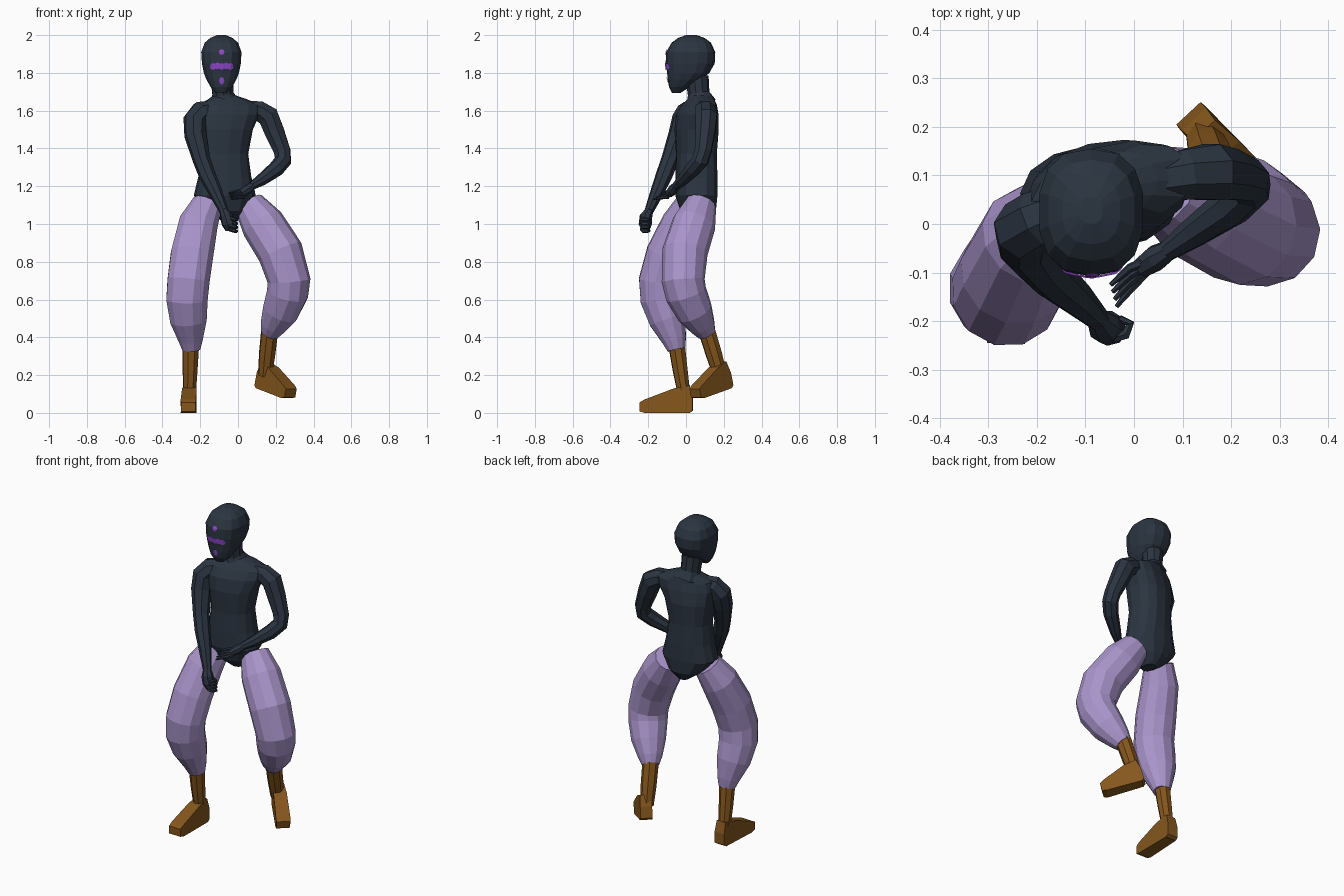
import bpy, bmesh, math
from mathutils import Vector, Matrix
from mathutils.bvhtree import BVHTree


def material(name, col):
    m = bpy.data.materials.new(name)
    m.diffuse_color = (*col, 1)
    return m


DARK = material("dark slate", (0.024, 0.035, 0.052))
LILAC = material("lilac cloth", (0.40, 0.30, 0.60))
BROWN = material("brown leather", (0.235, 0.095, 0.012))
PURPLE = material("bright purple", (0.28, 0.065, 0.62))


def finish(name, bm, mat):
    bmesh.ops.recalc_face_normals(bm, faces=bm.faces)
    me = bpy.data.meshes.new(name)
    bm.to_mesh(me)
    bm.free()
    me.materials.append(mat)
    ob = bpy.data.objects.new(name, me)
    bpy.context.collection.objects.link(ob)
    return ob


def loft(name, rings, mat):
    """Skin a list of closed rings and cap both ends."""
    bm = bmesh.new()
    vs = [[bm.verts.new(p) for p in r] for r in rings]
    n = len(vs[0])
    for a, b in zip(vs, vs[1:]):
        for i in range(n):
            bm.faces.new((a[i], a[(i + 1) % n], b[(i + 1) % n], b[i]))
    bm.faces.new(vs[0])
    bm.faces.new(vs[-1])
    return finish(name, bm, mat)


def limb(name, pts, mat, sides=10):
    """Tube through (x, y, z, radius) points, rings square to the path."""
    c = [Vector(p[:3]) for p in pts]
    u = Vector((1, 0.1, 0))
    rings = []
    for i, p in enumerate(pts):
        t = Vector()
        if i > 0:
            t += (c[i] - c[i - 1]).normalized()
        if i < len(c) - 1:
            t += (c[i + 1] - c[i]).normalized()
        t.normalize()
        u = (u - t * u.dot(t)).normalized()
        v = t.cross(u)
        ang = [2 * math.pi * (k + 0.5) / sides for k in range(sides)]
        rings.append([c[i] + (u * math.cos(a) + v * math.sin(a)) * p[3] for a in ang])
    return loft(name, rings, mat)


def stack(name, levels, mat, sides, power):
    """Horizontal super-ellipse rings: (x, y, z, rx, ry, yaw degrees)."""
    rings = []
    for x, y, z, rx, ry, yaw in levels:
        rot = Matrix.Rotation(math.radians(yaw), 3, 'Z')
        ring = []
        for k in range(sides):
            a = 2 * math.pi * (k + 0.5) / sides
            ca, sa = math.cos(a), math.sin(a)
            q = Vector((math.copysign(abs(ca) ** (2 / power), ca) * rx,
                        math.copysign(abs(sa) ** (2 / power), sa) * ry, 0))
            ring.append(rot @ q + Vector((x, y, z)))
        rings.append(ring)
    return loft(name, rings, mat)


def foot(name, heel, forward, length, mat):
    """Boot foot: side profile given a width that changes along its length."""
    f = Vector(forward).normalized()
    s = f.cross(Vector((0, 0, 1))).normalized()
    up = s.cross(f)
    prof = [(0, 0.012), (0, 0.08), (0.06, 0.145), (0.35, 0.13), (0.91, 0.07),
            (1, 0.055), (1, 0.008), (0.9, 0), (0.06, 0)]
    sides = []
    for sg in (-1, 1):
        sides.append([Vector(heel) + f * a * length + up * h +
                      s * sg * (0.034 + 0.010 * math.sin(a * 2.6) - 0.08 * max(0, h - 0.08))
                      for a, h in prof])
    return loft(name, sides, mat)


# torso with pelvis, shoulders sloping up into the neck
stack("torso", [
    (-0.045, 0.075, 1.012, 0.035, 0.045, 8),
    (-0.058, 0.065, 1.07, 0.105, 0.095, 8),
    (-0.07, 0.055, 1.15, 0.165, 0.11, 8),
    (-0.07, 0.055, 1.25, 0.140, 0.110, 10),
    (-0.072, 0.055, 1.37, 0.125, 0.106, 12),
    (-0.067, 0.056, 1.50, 0.145, 0.112, 14),
    (-0.055, 0.06, 1.58, 0.172, 0.10, 16),
    (-0.045, 0.07, 1.63, 0.17, 0.080, 16),
    (-0.055, 0.078, 1.66, 0.105, 0.065, 16),
    (-0.07, 0.075, 1.68, 0.06, 0.05, 16)], DARK, 14, 2.4)

# neck and head
limb("neck", [(-0.07, 0.08, 1.64, 0.08), (-0.08, 0.067, 1.69, 0.058),
              (-0.086, 0.058, 1.78, 0.062)], DARK)
head = stack("head", [(-0.088, y, z, rx, ry, 0) for y, z, rx, ry in (
    (-0.052, 1.693, 0.03, 0.022), (-0.036, 1.725, 0.058, 0.054),
    (-0.007, 1.765, 0.081, 0.090), (0.012, 1.80, 0.095, 0.112),
    (0.022, 1.85, 0.105, 0.130), (0.025, 1.91, 0.109, 0.130),
    (0.028, 1.96, 0.090, 0.104), (0.028, 1.985, 0.060, 0.07),
    (0.028, 2.0, 0.024, 0.028))], DARK, 14, 2.5)

# face marks: thin patches laid on the front of the head
tree = BVHTree.FromPolygons([v.co for v in head.data.vertices],
                            [p.vertices for p in head.data.polygons])
marks = [(0, 1.91, 0.015, 0.015), (0, 1.758, 0.014, 0.02)]
marks += [(0.023 * k, 1.834 + 0.003 * (k % 2), 0.017, 0.018) for k in (-2, -1, 0, 1, 2)]
for i, (dx, z, rx, rz) in enumerate(marks):
    bm = bmesh.new()

    def on_face(px, pz):
        hit = tree.ray_cast(Vector((px, -1, pz)), Vector((0, 1, 0)))[0]
        return bm.verts.new((px, hit.y - 0.005, pz))
    mid = on_face(-0.086 + dx, z)
    rim = [on_face(-0.086 + dx + rx * math.cos(k * math.pi / 4), z + rz * math.sin(k * math.pi / 4))
           for k in range(8)]
    for k in range(8):
        bm.faces.new((mid, rim[k], rim[(k + 1) % 8]))
    finish("face_mark_%d" % (i + 1), bm, PURPLE)

# arms with rounded shoulders
limb("right_arm", [(-0.14, 0.035, 1.605, 0.05), (-0.195, 0.010, 1.592, 0.062),
                   (-0.227, -0.012, 1.55, 0.065), (-0.226, -0.036, 1.47, 0.059),
                   (-0.193, -0.085, 1.34, 0.047), (-0.163, -0.115, 1.26, 0.045),
                   (-0.12, -0.152, 1.17, 0.037), (-0.075, -0.195, 1.07, 0.025)], DARK, 8)
limb("left_arm", [(0.04, 0.09, 1.605, 0.05), (0.11, 0.102, 1.60, 0.056),
                  (0.160, 0.107, 1.57, 0.062), (0.192, 0.103, 1.49, 0.056),
                  (0.234, 0.09, 1.385, 0.047), (0.238, 0.075, 1.335, 0.046),
                  (0.20, 0.036, 1.29, 0.043), (0.12, -0.02, 1.23, 0.032),
                  (0.07, -0.055, 1.20, 0.022)], DARK, 8)

# hands
limb("right_hand", [(-0.077, -0.193, 1.075, 0.022), (-0.062, -0.212, 1.04, 0.034),
                    (-0.05, -0.215, 1.0, 0.036), (-0.045, -0.212, 0.965, 0.02)], DARK, 8)
limb("left_hand", [(0.075, -0.052, 1.203, 0.021), (0.045, -0.07, 1.18, 0.028),
                   (0.015, -0.09, 1.16, 0.022)], DARK, 8)
for k in range(4):
    # curled fingers of the fist, then the spread fingers of the open hand
    z = 1.032 - 0.02 * k
    limb("right_finger_%d" % (k + 1), [(-0.045, -0.235, z, 0.011), (-0.018, -0.228, z - 0.008, 0.011),
                                       (-0.008, -0.205, z - 0.010, 0.010),
                                       (-0.03, -0.195, z - 0.008, 0.008)], DARK, 6)
    limb("left_finger_%d" % (k + 1), [(0.03, -0.075 - 0.006 * k, 1.18 - 0.012 * k, 0.011),
                                      (-0.008, -0.09 - 0.015 * k, 1.175 - 0.012 * k, 0.009),
                                      (-0.048 + 0.004 * k, -0.125 - 0.015 * k, 1.162 - 0.010 * k, 0.005)],
         DARK, 6)

# baggy trouser legs
limb("right_trouser_leg", [(-0.162, 0.025, 1.105, 0.082), (-0.210, -0.025, 1.0, 0.107),
                           (-0.243, -0.098, 0.84, 0.116), (-0.262, -0.138, 0.70, 0.115),
                           (-0.270, -0.132, 0.60, 0.113), (-0.262, -0.097, 0.49, 0.100),
                           (-0.25, -0.062, 0.385, 0.066), (-0.247, -0.05, 0.335, 0.049)], LILAC, 12)
limb("left_trouser_leg", [(0.058, 0.08, 1.105, 0.083), (0.130, 0.042, 1.0, 0.116),
                          (0.225, -0.006, 0.85, 0.121), (0.270, -0.015, 0.70, 0.114),
                          (0.262, 0.0, 0.63, 0.111), (0.225, 0.046, 0.535, 0.098),
                          (0.185, 0.088, 0.46, 0.070), (0.167, 0.11, 0.42, 0.050)], LILAC, 12)

# boots
limb("right_boot_shaft", [(-0.25, -0.050, 0.36, 0.046), (-0.254, -0.03, 0.22, 0.041),
                          (-0.256, -0.012, 0.11, 0.035)], BROWN, 8)
limb("left_boot_shaft", [(0.168, 0.108, 0.44, 0.047), (0.154, 0.148, 0.31, 0.045),
                         (0.143, 0.180, 0.20, 0.038)], BROWN, 8)
foot("right_boot_foot", (-0.255, 0.036, 0.0), (-0.03, -1, 0), 0.282, BROWN)
foot("left_boot_foot", (0.110, 0.230, 0.135), (0.66, -0.71, -0.25), 0.247, BROWN)
